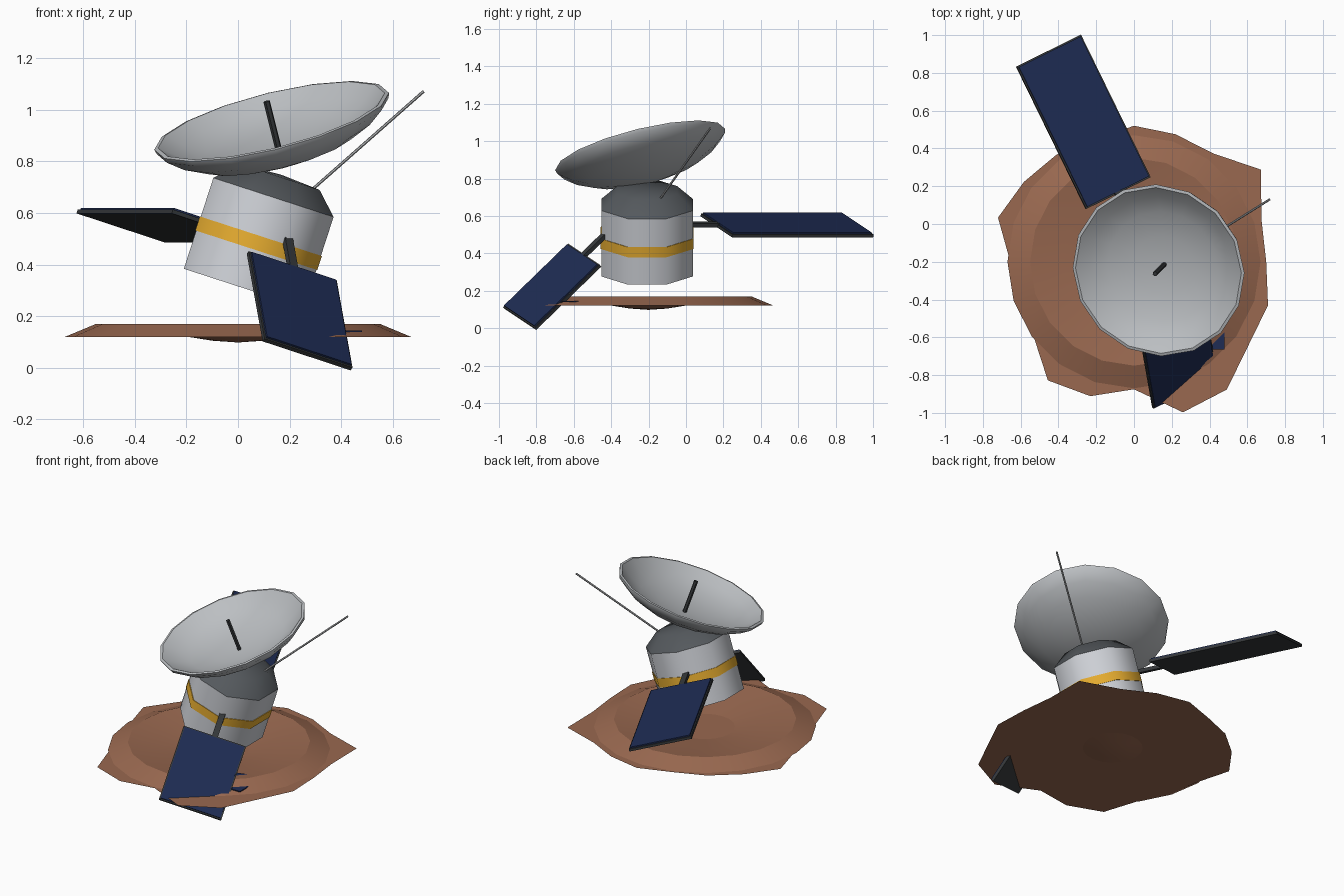
import bpy, bmesh, math
from mathutils import Matrix, Vector

cube = bpy.data.objects.get("Cube")
if cube:
    bpy.data.objects.remove(cube, do_unlink=True)


def material(name, rgb):
    m = bpy.data.materials.new(name)
    m.use_nodes = True
    m.diffuse_color = (*rgb, 1)
    m.node_tree.nodes["Principled BSDF"].inputs["Base Color"].default_value = (*rgb, 1)
    return m


HULL = material("hull grey", (0.63, 0.65, 0.69))
DISH = material("dish grey", (0.50, 0.52, 0.54))
CAP = material("cap grey", (0.09, 0.10, 0.11))
GOLD = material("gold foil", (0.80, 0.42, 0.03))
BLUE = material("cell blue", (0.013, 0.025, 0.088))
DARK = material("dark metal", (0.036, 0.04, 0.043))
ROD = material("rod grey", (0.42, 0.43, 0.44))
SOIL = material("rust soil", (0.32, 0.14, 0.08))


def finish(name, bm, mat, matrix=Matrix(), smooth=None):
    mesh = bpy.data.meshes.new(name)
    bm.to_mesh(mesh)
    bm.free()
    obj = bpy.data.objects.new(name, mesh)
    bpy.context.collection.objects.link(obj)
    mesh.materials.append(mat)
    obj.matrix_world = matrix
    if smooth:
        bpy.ops.object.select_all(action="DESELECT")
        obj.select_set(True)
        bpy.context.view_layer.objects.active = obj
        bpy.ops.object.shade_smooth_by_angle(angle=math.radians(smooth))


def lathe(name, profile, sides, mat, matrix, offset=0.0, smooth=50, radii=None):
    """Revolve (radius, height) points; radii overrides the last ring."""
    bm = bmesh.new()
    rings = []
    for k, (r, z) in enumerate(profile):
        if r == 0:
            rings.append([bm.verts.new((0, 0, z))] * sides)
            continue
        ring = []
        for i in range(sides):
            a = math.tau * (i + offset) / sides
            q = radii[i] if radii and k == len(profile) - 1 else r
            ring.append(bm.verts.new((q * math.cos(a), q * math.sin(a), z)))
        rings.append(ring)
    for lo, hi in zip(rings, rings[1:]):
        for i in range(sides):
            j = (i + 1) % sides
            bm.faces.new(dict.fromkeys((lo[i], lo[j], hi[j], hi[i])))
    bmesh.ops.recalc_face_normals(bm, faces=bm.faces)
    if any(e.is_boundary for e in bm.edges) and sum(f.normal.z for f in bm.faces) < 0:
        bmesh.ops.reverse_faces(bm, faces=bm.faces)
    finish(name, bm, mat, matrix, smooth)


def rod(name, start, end, radius, mat, sides=6):
    start, end = Vector(start), Vector(end)
    turn = (end - start).to_track_quat("Z", "Y").to_matrix().to_4x4()
    length = (end - start).length
    profile = [(0, 0), (radius, 0), (radius, length), (0, length)]
    lathe(name, profile, sides, mat, Matrix.Translation(start) @ turn)


def slab(name, start, along, across, length, width, thick, mat, margin=0, drop=0):
    """Box running from start, shrunk by margin, its top lowered by drop."""
    x, y = Vector(across).normalized(), Vector(along).normalized()
    z = x.cross(y).normalized()
    if z.z < 0:
        z = -z
    bm = bmesh.new()
    bmesh.ops.create_cube(bm, size=1)
    axes = (x * (width - 2 * margin), y * (length - 2 * margin), z * thick)
    frame = Matrix(axes).transposed().to_4x4()
    frame.translation = Vector(start) + y * length / 2 - z * (drop + thick / 2)
    bmesh.ops.transform(bm, matrix=frame, verts=bm.verts)
    bmesh.ops.recalc_face_normals(bm, faces=bm.faces)
    finish(name, bm, mat)


# Crater: round bowl with raised rim, resting on a flat ragged plate
ground = Matrix.Translation((0, -.2, 0))
edge = [.70, .71, .83, .71, .71, .72, .68, .70, .72, .757,
        .655, .66, .66, .776, .748, .675, .838, .836, .75, .746]
bowl = [(0, .098), (.1, .105), (.2, .121), (.38, .142), (.55, .17), (.67, .12)]
lathe("crater_bowl", bowl, 20, SOIL, ground, smooth=30)
lathe("ground_plate", [(0, .118), (.7, .118)], 20, SOIL, ground, radii=edge)

# Leaning eight-sided hull, foil band and cap
lean = Matrix.Translation((.023, -.208, .308)) @ Matrix.Rotation(math.radians(18), 4, "Y")
R, H = .265, .37
lathe("hull", [(0, 0), (R, 0), (R, H), (0, H)], 8, HULL, lean, .5)
band = [(R - .01, .155), (R + .004, .155), (R + .004, .212), (R - .01, .212), (R - .01, .155)]
lathe("foil_band", band, 8, GOLD, lean, .5)
lathe("hull_cap", [(R, H), (.174, H + .083), (0, H + .093)], 8, CAP, lean, .5)

# Dish with a thick lip and its feed rod
normal = Vector((-.25, -.25, 1)).normalized()
centre = Vector((.13, -.245, .955))
turn = Vector((0, 0, 1)).rotation_difference(normal).to_matrix().to_4x4()
outer = [(0, -.168), (.16, -.154), (.31, -.116), (.4, -.07), (.462, -.02)]
inner = [(.468, 0), (.452, .003), (.39, -.044), (.3, -.088), (.16, -.117), (0, -.13)]
lathe("dish", outer + inner, 16, DISH, Matrix.Translation(centre) @ turn, smooth=40)
rod("dish_feed", centre - normal * .15, centre + normal * .082, .013, DARK)

# Whip antenna
rod("whip_antenna", (.27, -.15, .675), (.718, .13, 1.07), .006, ROD)

# Solar wings: arm start, wing start, direction, wing length
across = (.34, .168, -.112)
wings = [("back", (.06, -.128, .565), (-.08, .165, .565), (-.44, .9, 0), .84),
         ("front", (.185, -.37, .575), (.216, -.55, .401), (.125, -.71, -.69), .49)]
for side, arm, start, along, length in wings:
    reach = (Vector(start) - Vector(arm)).length + .02
    slab(side + "_wing_arm", arm, along, across, reach, .036, .022, DARK)
    slab(side + "_wing_frame", start, along, across, length, .396, .016, DARK, drop=.008)
    slab(side + "_wing_cells", start, along, across, length, .396, .009, BLUE, margin=.008)

# Broken cell fragments lying on the soil
shards = [(.145, [(.48, -.57), (.48, -.665), (.36, -.665)]),
          (.157, [(.405, -.455), (.32, -.48), (.36, -.55)])]
for n, (height, corners) in enumerate(shards):
    bm = bmesh.new()
    face = bm.faces.new([bm.verts.new((x, y, height)) for x, y in corners])
    top = bmesh.ops.extrude_face_region(bm, geom=[face])["geom"]
    bmesh.ops.translate(bm, vec=(0, 0, -.006),
                        verts=[v for v in top if isinstance(v, bmesh.types.BMVert)])
    bmesh.ops.recalc_face_normals(bm, faces=bm.faces)
    finish("cell_fragment_%d" % (n + 1), bm, BLUE)
